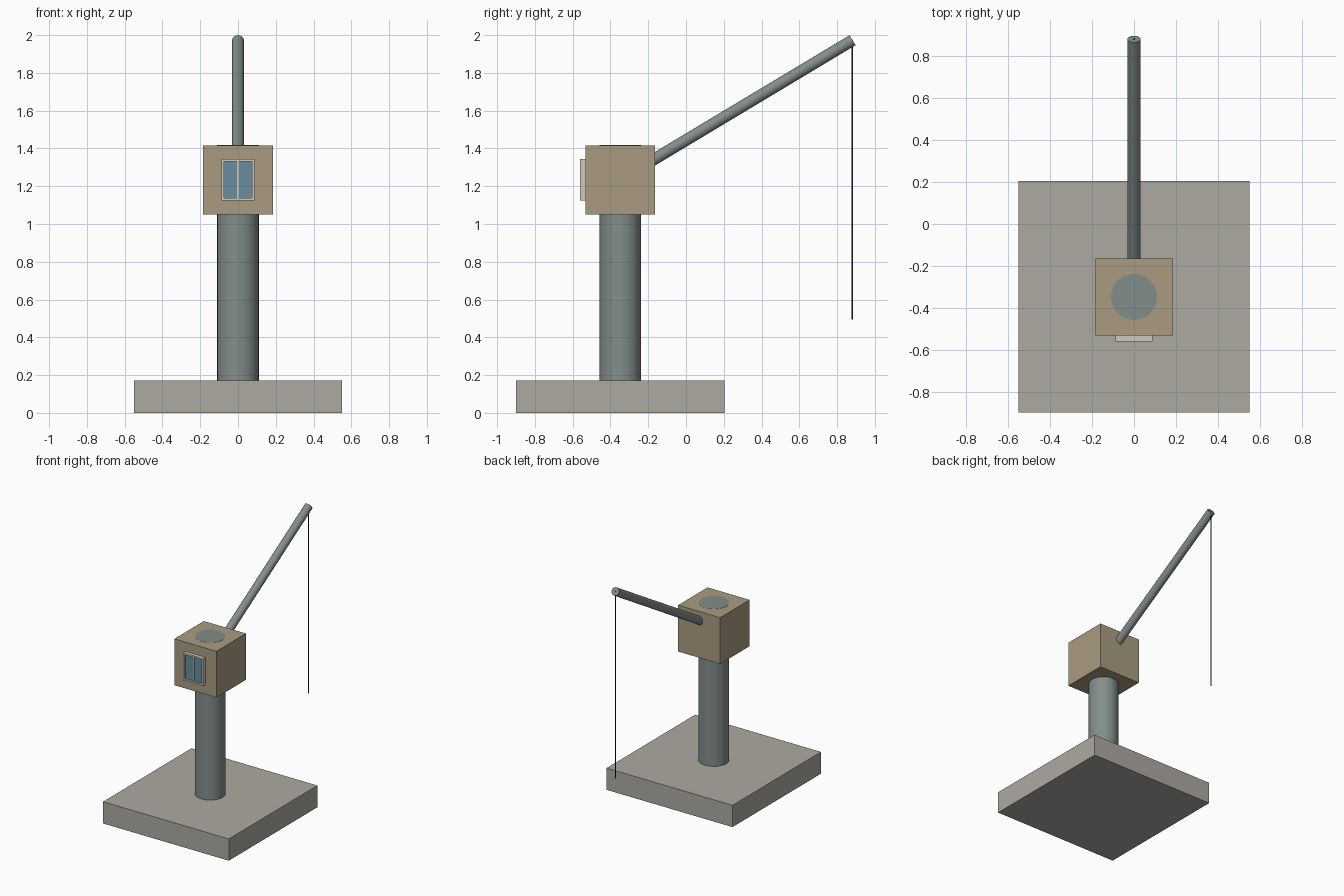
import bpy, math
from mathutils import Vector

if "Cube" in bpy.data.objects:
    bpy.data.objects.remove(bpy.data.objects["Cube"])


def material(name, rgb):
    m = bpy.data.materials.new(name)
    m.diffuse_color = (*rgb, 1)
    m.use_nodes = True
    m.node_tree.nodes["Principled BSDF"].inputs["Base Color"].default_value = m.diffuse_color
    return m


concrete = material("concrete", (0.42, 0.40, 0.36))
steel = material("steel", (0.23, 0.27, 0.26))
tan = material("tan_paint", (0.40, 0.33, 0.22))
cream = material("cream_frame", (0.62, 0.60, 0.53))
blue = material("blue_glass", (0.14, 0.27, 0.34))
black = material("black_cable", (0.03, 0.03, 0.03))


def box(name, lo, hi, mat):
    lo, hi = Vector(lo), Vector(hi)
    bpy.ops.mesh.primitive_cube_add(size=1, location=(lo + hi) / 2)
    o = bpy.context.object
    o.name = name
    o.scale = hi - lo
    bpy.ops.object.transform_apply(location=False, rotation=False, scale=True)
    o.data.materials.append(mat)
    return o


def rod(name, a, b, radius, mat, sides=32):
    a, b = Vector(a), Vector(b)
    d = b - a
    bpy.ops.mesh.primitive_cylinder_add(vertices=sides, radius=radius, depth=d.length, location=(a + b) / 2)
    o = bpy.context.object
    o.name = name
    o.rotation_euler = d.to_track_quat('Z', 'Y').to_euler()
    o.data.materials.append(mat)
    bpy.ops.object.shade_smooth_by_angle(angle=math.radians(35))
    return o


CY = -0.348            # y of the column axis
FRONT = CY - 0.184     # front wall of the cabin
TIP = (0, 0.882, 1.973)

# Base slab, column (its cap shows on the cabin roof) and cabin
box("base", (-0.55, -0.90, 0), (0.55, 0.205, 0.172), concrete)
rod("column", (0, CY, 0.1), (0, CY, 1.417), 0.11, steel)
box("cabin", (-0.184, FRONT, 1.05), (0.184, CY + 0.184, 1.416), tan)

# Boom and hanging cable
rod("boom", (0, CY, 1.235), TIP, 0.031, steel)
rod("cable", (0, 0.881, 0.495), (0, 0.881, 1.975), 0.004, black, 12)

# Window: frame bars around two recessed panes
W, Z0, Z1, T = 0.088, 1.125, 1.343, 0.013
Y0 = FRONT - 0.028
for side, x in (("left", -W), ("right", W - T)):
    box("window_stile_" + side, (x, Y0, Z0), (x + T, FRONT, Z1), cream)
for side, z in (("bottom", Z0), ("top", Z1 - T)):
    box("window_rail_" + side, (-W + T, Y0, z), (W - T, FRONT, z + T), cream)
box("window_mullion", (-0.005, Y0 + 0.006, Z0 + T), (0.005, FRONT, Z1 - T), cream)
for side, x0, x1 in (("left", -W + T, -0.005), ("right", 0.005, W - T)):
    box("window_pane_" + side, (x0, Y0 + 0.012, Z0 + T), (x1, FRONT, Z1 - T), blue)
